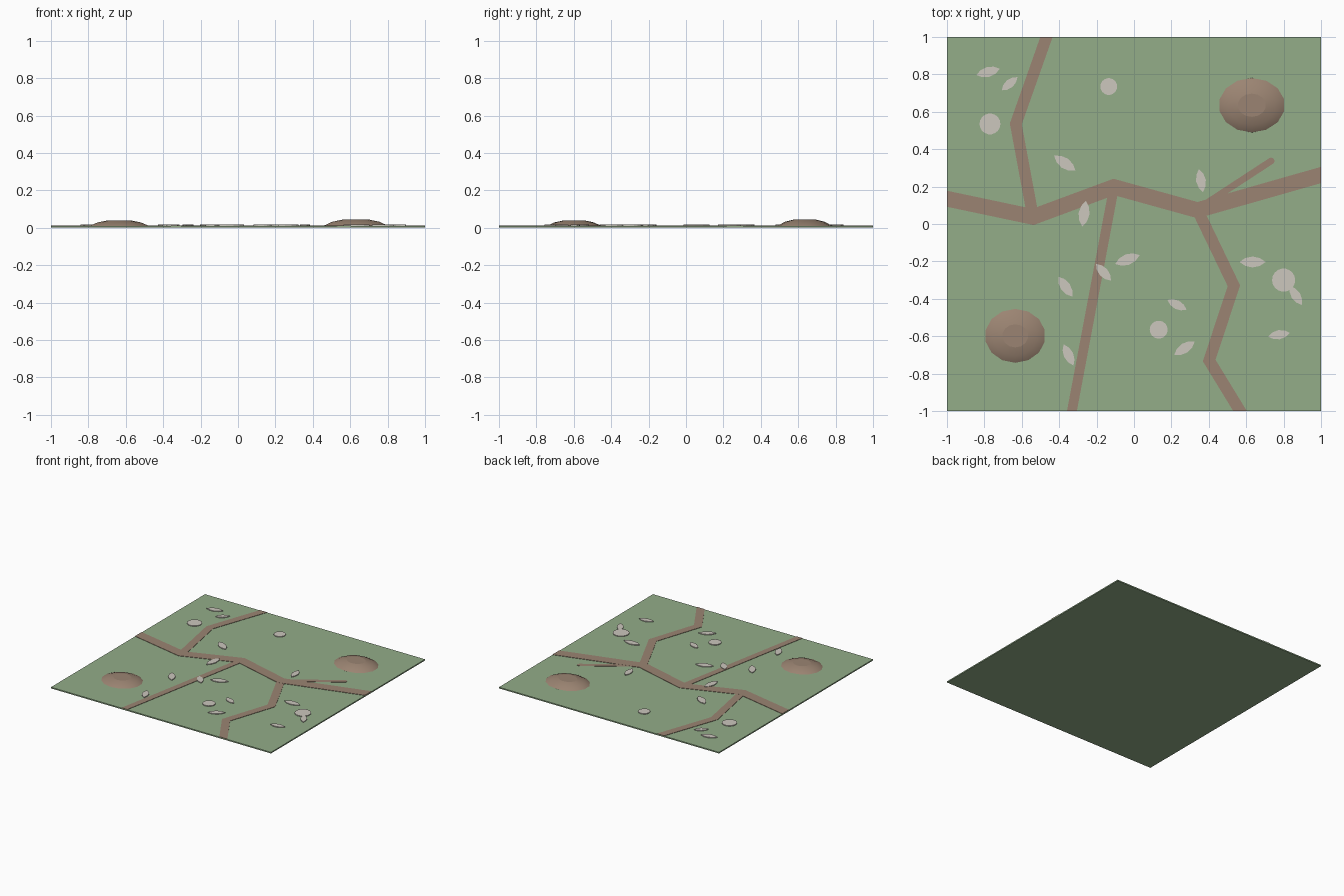
import bpy, bmesh, math
from mathutils import Vector

if "Cube" in bpy.data.objects:
    bpy.data.objects.remove(bpy.data.objects["Cube"])

GROUND = 0.010      # top of the ground tile
TRAIL = 0.013       # top of the trails
CHIP = 0.016        # top of leaves and pebbles


def material(name, rgb):
    m = bpy.data.materials.new(name)
    lin = [(c / 255 / 12.92) if c < 11 else ((c / 255 + 0.055) / 1.055) ** 2.4 for c in rgb]
    m.diffuse_color = (*lin, 1)
    m.use_nodes = True
    m.node_tree.nodes["Principled BSDF"].inputs["Base Color"].default_value = m.diffuse_color
    return m


green = material("moss green", (147, 173, 137))
brown = material("earth brown", (155, 132, 114))
pale = material("pale stone", (204, 199, 189))


def finish(name, bm, mat):
    bmesh.ops.recalc_face_normals(bm, faces=bm.faces)
    mesh = bpy.data.meshes.new(name)
    bm.to_mesh(mesh)
    bm.free()
    mesh.materials.append(mat)
    ob = bpy.data.objects.new(name, mesh)
    bpy.context.collection.objects.link(ob)
    return ob


def plate(name, outline, z0, z1, mat):
    """Flat prism from a 2D outline."""
    bm = bmesh.new()
    face = bm.faces.new([bm.verts.new((x, y, z0)) for x, y in outline])
    ext = bmesh.ops.extrude_face_region(bm, geom=[face])["geom"]
    bmesh.ops.translate(bm, vec=(0, 0, z1 - z0),
                        verts=[v for v in ext if isinstance(v, bmesh.types.BMVert)])
    return finish(name, bm, mat)


def trail(name, points, width, z1=TRAIL, round_end=False):
    """Mitred ribbon; ends on the tile border are cut flush with it."""
    pts = [Vector(p) for p in points]
    dirs = [(b - a).normalized() for a, b in zip(pts, pts[1:])]
    left, right = [], []
    for i, p in enumerate(pts):
        d0, d1 = dirs[max(i - 1, 0)], dirs[min(i, len(dirs) - 1)]
        n0, n1 = Vector((-d0.y, d0.x)), Vector((-d1.y, d1.x))
        m = (n0 + n1).normalized()
        if abs(p.x) > 0.999:
            m = Vector((0, math.copysign(1, n0.y)))
        elif abs(p.y) > 0.999:
            m = Vector((math.copysign(1, n0.x), 0))
        off = m * (width / 2 / m.dot(n0))
        left.append(p + off)
        right.append(p - off)
    cap = []
    if round_end:
        d, n = dirs[-1], Vector((-dirs[-1].y, dirs[-1].x))
        cap = [pts[-1] + (n * math.cos(a) + d * math.sin(a)) * width / 2
               for a in (math.pi * k / 6 for k in range(1, 6))]
    return plate(name, left + cap + right[::-1], GROUND - 0.003, z1, brown)


def leaf(name, x, y, degrees, length):
    """Pointed lens shape, slightly fuller on one side."""
    a = math.radians(degrees)
    side = [(-0.5, 0), (-0.28, 0.15), (0, 0.21), (0.28, 0.15), (0.5, 0)]
    shape = side + [(u, -v) for u, v in side[-2:0:-1]]
    outline = [(x + length * (u * math.cos(a) - v * math.sin(a)),
                y + length * (u * math.sin(a) + v * math.cos(a))) for u, v in shape]
    plate(name, outline, GROUND - 0.002, CHIP, pale)


def pebble(name, x, y, r, n=18):
    plate(name, [(x + r * math.cos(2 * math.pi * k / n), y + r * math.sin(2 * math.pi * k / n))
                 for k in range(n)], GROUND - 0.002, CHIP, pale)


def mound(name, x, y, rx, ry, top, n=14):
    """Low dome of stacked rings with a flat cap."""
    bm = bmesh.new()
    rings = []
    for s, h in ((1, 0), (0.97, 0.1), (0.72, 0.68), (0.42, 1)):
        z = GROUND - 0.002 + (top - GROUND + 0.002) * h
        rings.append([bm.verts.new((x + rx * s * math.cos(2 * math.pi * (k + 0.5) / n),
                                    y + ry * s * math.sin(2 * math.pi * (k + 0.5) / n), z))
                      for k in range(n)])
    for a, b in zip(rings, rings[1:]):
        for k in range(n):
            j = (k + 1) % n
            bm.faces.new((a[k], a[j], b[j], b[k]))
    bm.faces.new(rings[-1])
    bm.faces.new(rings[0][::-1])
    ob = finish(name, bm, brown)
    for p in ob.data.polygons:
        p.use_smooth = len(p.vertices) == 4


# Ground tile
plate("ground_tile", [(-1, -1), (1, -1), (1, 1), (-1, 1)], 0, GROUND, green)

# Trails: heights differ a hair so that crossings never share a plane
trail("main_trail", [(-1, 0.135), (-0.54, 0.038), (-0.108, 0.198), (0.34, 0.074), (1, 0.262)], 0.084)
trail("north_trail", [(-0.54, 0.04), (-0.632, 0.535), (-0.468, 1)], 0.062, TRAIL - 0.0003)
trail("south_trail", [(-0.108, 0.19), (-0.332, -1)], 0.052, TRAIL - 0.0003)
trail("east_trail", [(0.34, 0.074), (0.534, -0.33), (0.402, -0.73), (0.567, -1)], 0.062, TRAIL - 0.0003)
trail("short_spur", [(0.34, 0.08), (0.733, 0.337)], 0.036, TRAIL - 0.0006, round_end=True)

# Earth mounds
mound("back_mound", 0.63, 0.635, 0.18, 0.148, 0.043)
mound("front_mound", -0.635, -0.598, 0.165, 0.147, 0.038)

# Fallen leaves: x, y, angle, length
LEAVES = [(-0.78, 0.813, 15, 0.13), (-0.665, 0.75, 40, 0.11), (-0.37, 0.325, -35, 0.14),
          (-0.267, 0.055, 82, 0.14), (0.358, 0.232, -80, 0.125), (-0.035, -0.19, 20, 0.14),
          (-0.163, -0.258, -48, 0.12), (-0.367, -0.335, -55, 0.13), (-0.35, -0.70, -65, 0.125),
          (0.23, -0.432, -27, 0.115), (0.27, -0.664, 33, 0.13), (0.634, -0.203, 0, 0.14),
          (0.865, -0.382, -58, 0.12), (0.775, -0.592, 10, 0.118)]
for i, args in enumerate(LEAVES):
    leaf(f"leaf_{i + 1}", *args)

# Round pebbles: x, y, radius
PEBBLES = [(-0.77, 0.535, 0.056), (-0.135, 0.735, 0.045), (0.132, -0.565, 0.048), (0.8, -0.3, 0.062)]
for i, args in enumerate(PEBBLES):
    pebble(f"pebble_{i + 1}", *args)
